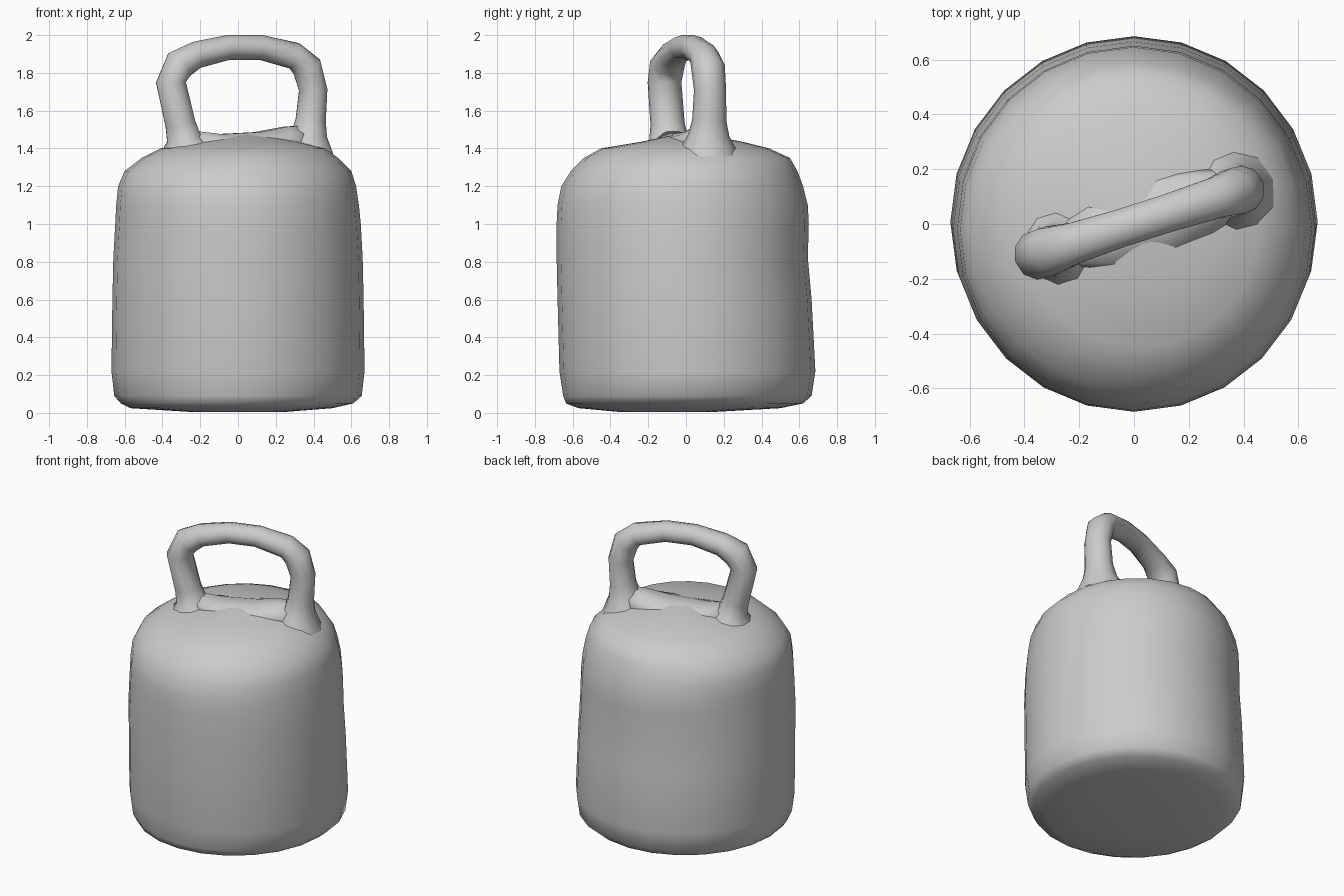
import bpy, bmesh, math
from mathutils import Vector

if "Cube" in bpy.data.objects:
    bpy.data.objects.remove(bpy.data.objects["Cube"])


def loft(name, rings, cap_start=True, cap_end=True):
    """Skin a list of equally sized point rings into a smooth object."""
    bm = bmesh.new()
    loops = [[bm.verts.new(p) for p in ring] for ring in rings]
    n = len(loops[0])
    for a, b in zip(loops, loops[1:]):
        for i in range(n):
            j = (i + 1) % n
            bm.faces.new((a[i], a[j], b[j], b[i]))
    for loop, wanted in ((loops[0], cap_start), (loops[-1], cap_end)):
        if wanted:
            centre = sum((v.co for v in loop), Vector()) / n
            c = bm.verts.new(centre)
            for i in range(n):
                bm.faces.new((loop[i], loop[(i + 1) % n], c))
    bmesh.ops.recalc_face_normals(bm, faces=bm.faces[:])
    mesh = bpy.data.meshes.new(name)
    bm.to_mesh(mesh)
    bm.free()
    for p in mesh.polygons:
        p.use_smooth = True
    obj = bpy.data.objects.new(name, mesh)
    bpy.context.collection.objects.link(obj)
    return obj


# Body: slightly irregular rings given as z, x min, x max, y min, y max
profile = [
    (0.005, -0.25, 0.25, -0.35, 0.15),
    (0.025, -0.57, 0.50, -0.57, 0.50),
    (0.05, -0.62, 0.61, -0.635, 0.62),
    (0.09, -0.655, 0.655, -0.65, 0.665),
    (0.22, -0.67, 0.67, -0.67, 0.685),
    (0.60, -0.665, 0.665, -0.68, 0.665),
    (0.82, -0.66, 0.66, -0.685, 0.645),
    (1.00, -0.65, 0.65, -0.685, 0.65),
    (1.10, -0.645, 0.64, -0.68, 0.645),
    (1.20, -0.635, 0.625, -0.66, 0.62),
    (1.28, -0.60, 0.60, -0.61, 0.59),
    (1.35, -0.51, 0.53, -0.54, 0.55),
    (1.40, -0.41, 0.46, -0.45, 0.44),
    (1.435, -0.24, 0.32, -0.24, 0.30),
    (1.475, -0.06, 0.12, -0.05, 0.09),
]
SIDES = 24
rings = []
for z, x0, x1, y0, y1 in profile:
    ring = []
    for i in range(SIDES):
        a = math.tau * i / SIDES
        ring.append(Vector(((x0 + x1) / 2 + (x1 - x0) / 2 * math.cos(a),
                            (y0 + y1) / 2 + (y1 - y0) / 2 * math.sin(a), z)))
    rings.append(ring)
loft("body", rings)

# Handle: bent tube in a diagonal upright plane, given as x, z, radius
path = [
    (-0.275, 1.38, 0.15), (-0.285, 1.45, 0.095), (-0.305, 1.53, 0.083),
    (-0.355, 1.75, 0.082), (-0.31, 1.845, 0.085), (-0.22, 1.895, 0.072),
    (-0.05, 1.935, 0.066), (0.12, 1.935, 0.066), (0.30, 1.89, 0.072),
    (0.365, 1.83, 0.082), (0.398, 1.71, 0.078), (0.385, 1.55, 0.083),
    (0.375, 1.47, 0.10), (0.365, 1.37, 0.15),
]
SLOPE = 0.32
across = Vector((-SLOPE, 1, 0)).normalized()
points = [Vector((x, SLOPE * x, z)) for x, z, r in path]
tube = []
for k, p in enumerate(points):
    tangent = (points[min(k + 1, len(points) - 1)] - points[max(k - 1, 0)]).normalized()
    side = tangent.cross(across).normalized()
    r = path[k][2]
    tube.append([p + r * (math.cos(math.tau * i / 10) * side +
                          1.1 * math.sin(math.tau * i / 10) * across)
                 for i in range(10)])
loft("handle", tube, False, False)

# Low ridge joining the two handle feet
ridge = []
for x, z, w, h in [(-0.26, 1.41, 0.08, 0.09), (-0.10, 1.40, 0.15, 0.08),
                   (0.10, 1.41, 0.16, 0.08), (0.25, 1.41, 0.13, 0.11),
                   (0.37, 1.41, 0.09, 0.12)]:
    c = Vector((x, SLOPE * x, z))
    ridge.append([c + across * (w * math.cos(math.tau * i / 10)) +
                  Vector((0, 0, h * max(math.sin(math.tau * i / 10), -0.2)))
                  for i in range(10)])
loft("handle_ridge", ridge)
